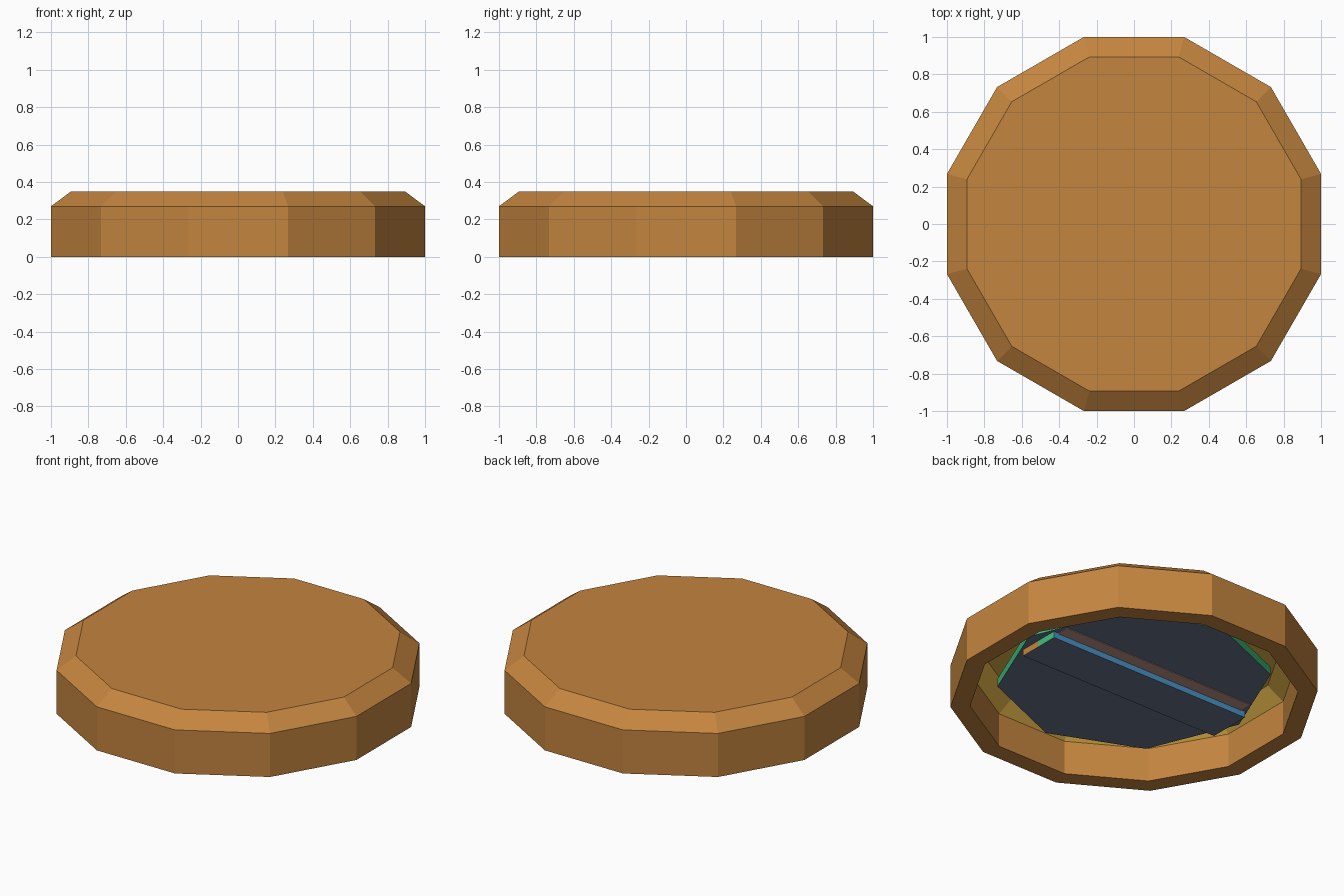
import bpy, bmesh, math

if "Cube" in bpy.data.objects:
    bpy.data.objects.remove(bpy.data.objects["Cube"])


def srgb(h):
    out = []
    for i in (0, 2, 4):
        c = int(h[i:i + 2], 16) / 255
        out.append(c / 12.92 if c <= 0.04045 else ((c + 0.055) / 1.055) ** 2.4)
    return (*out, 1.0)


def material(name, h):
    m = bpy.data.materials.new(name)
    m.diffuse_color = srgb(h)
    m.use_nodes = True
    m.node_tree.nodes["Principled BSDF"].inputs["Base Color"].default_value = m.diffuse_color
    return m


wood = material("orange_wood", "C4853F")
gold = material("gold", "F2C14E")
slate = material("slate_grey", "66728A")
blue = material("blue", "4A90C0")
green = material("green", "40C080")
tan = material("dusty_tan", "C0968A")


def lathe(name, sides, turn, profile, mats, pick, closed=False):
    """Stack rings of (apothem-free) radius and height; radius 0 caps the end."""
    bm = bmesh.new()
    rings = []
    for r, z in profile:
        rings.append([bm.verts.new((r * math.cos(turn + math.tau * k / sides),
                                    r * math.sin(turn + math.tau * k / sides), z))
                      for k in range(sides)])
    for a, b in zip(rings, rings[1:]):
        for k in range(sides):
            j = (k + 1) % sides
            bm.faces.new((a[k], a[j], b[j], b[k]))
    bm.faces.new(rings[0][::-1])
    bm.faces.new(rings[-1])
    return finish(name, bm, mats, pick)


def finish(name, bm, mats, pick):
    bmesh.ops.recalc_face_normals(bm, faces=bm.faces)
    for f in bm.faces:
        f.material_index = pick(f)
    me = bpy.data.meshes.new(name)
    bm.to_mesh(me)
    bm.free()
    for m in mats:
        me.materials.append(m)
    ob = bpy.data.objects.new(name, me)
    bpy.context.collection.objects.link(ob)
    return ob


def box(name, lo, hi, mats, pick):
    bm = bmesh.new()
    bmesh.ops.create_cube(bm, size=1)
    for v in bm.verts:
        v.co = [lo[i] + (v.co[i] + 0.5) * (hi[i] - lo[i]) for i in range(3)]
    return finish(name, bm, mats, pick)


# hollow twelve-sided cap: ceiling, inner wall, rim, outer wall, bevel, top
R = 1 / math.cos(math.pi / 12)
lathe("cap", 12, math.pi / 12,
      [(0.80 * R, 0.29), (0.893 * R, 0.21), (0.893 * R, 0.077), (0.893 * R, 0),
       (R, 0), (R, 0.27), (0.893 * R, 0.35)],
      [wood, gold],
      lambda f: 1 if f.normal.z < -0.2 and f.calc_center_median().z > 0.1 else 0)

# eight-sided plate set inside the cap, coloured round its edge
lathe("inner_plate", 8, 0, [(0.77, 0.12), (0.77, 0.17)], [slate, green],
      lambda f: 0 if abs(f.normal.z) > 0.5 else 1)

# raised bar across the plate, in two halves
def bar_face(end):
    return lambda f: 0 if abs(f.normal.z) > 0.5 else (1 if abs(f.normal.y) > 0.5 else end)

mats = [slate, blue, green, wood]
box("bar_back_half", (-0.70, 0, 0.08), (0.70, 0.135, 0.12), mats, bar_face(2))
box("bar_front_half", (-0.70, -0.135, 0.08), (0.70, 0, 0.12), mats, bar_face(3))

# thin tan stripe beside the bar
box("stripe", (-0.67, 0.135, 0.116), (0.67, 0.215, 0.12), [tan], lambda f: 0)
